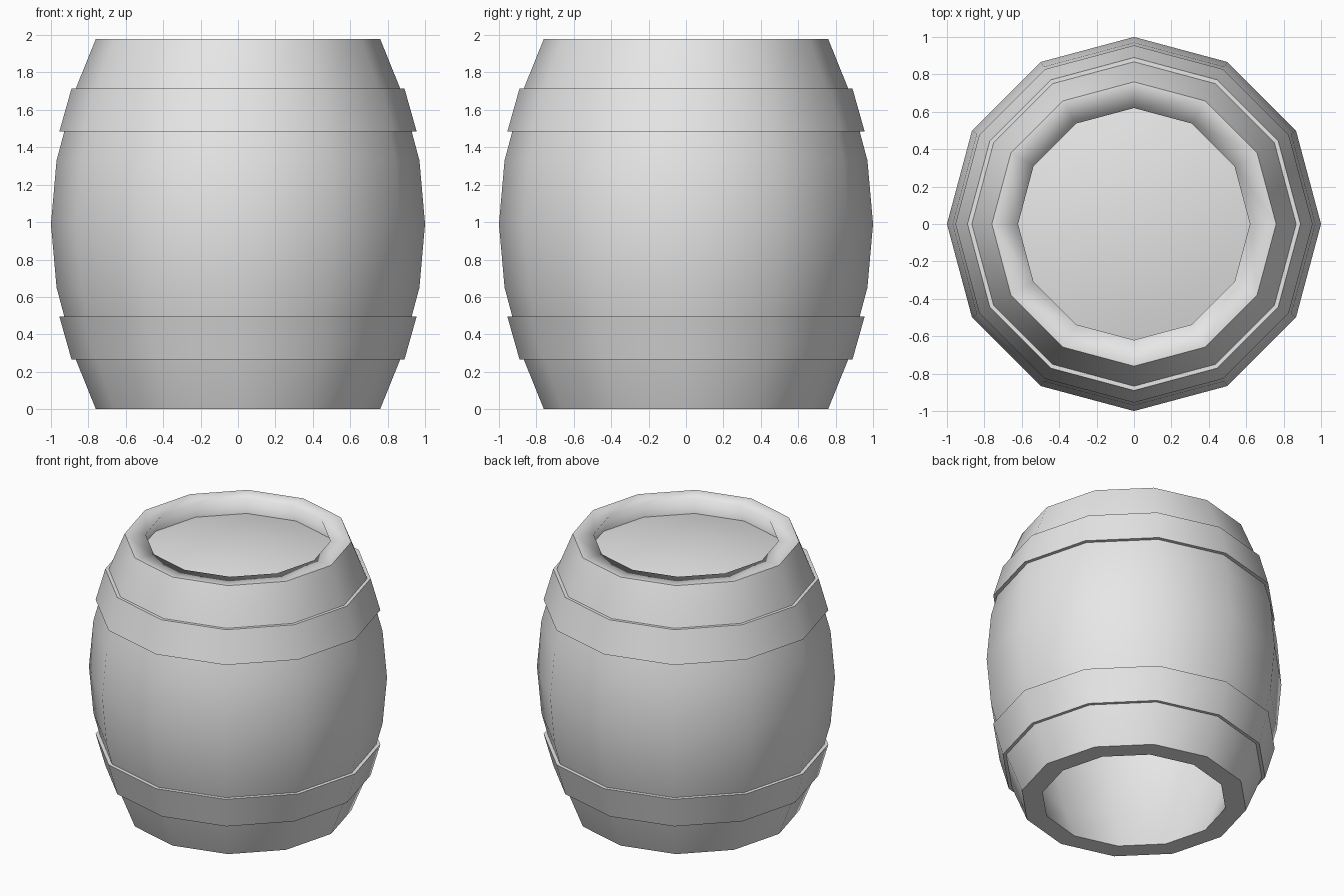
import bpy
import bmesh
from math import cos, sin, pi

cube = bpy.data.objects.get("Cube")
if cube:
    bpy.data.objects.remove(cube, do_unlink=True)

SIDES = 12
HEIGHT = 1.98

grey = bpy.data.materials.new("plain grey")
grey.use_nodes = True
grey.diffuse_color = (0.8, 0.8, 0.8, 1)
grey.node_tree.nodes["Principled BSDF"].inputs["Base Color"].default_value = (0.8, 0.8, 0.8, 1)


def lathe(name, profile, sharp=(), closed=True):
    """Revolve (radius, height) points; rings listed in sharp keep a hard edge."""
    bm = bmesh.new()
    rings = []
    for r, z in profile:
        if r == 0:
            rings.append([bm.verts.new((0, 0, z))] * SIDES)
        else:
            rings.append([bm.verts.new((r * cos(2 * pi * i / SIDES), r * sin(2 * pi * i / SIDES), z))
                          for i in range(SIDES)])
    pairs = list(zip(rings, rings[1:]))
    if closed:
        pairs.append((rings[-1], rings[0]))
    for low, high in pairs:
        for i in range(SIDES):
            j = (i + 1) % SIDES
            corners = [low[i], low[j], high[j], high[i]]
            bm.faces.new(list(dict.fromkeys(corners))).smooth = True
    for k in sharp:
        for i in range(SIDES):
            bm.edges.get((rings[k][i], rings[k][(i + 1) % SIDES])).smooth = False
    mesh = bpy.data.meshes.new(name)
    bm.to_mesh(mesh)
    bm.free()
    mesh.materials.append(grey)
    obj = bpy.data.objects.new(name, mesh)
    bpy.context.collection.objects.link(obj)
    return obj


# Hollow staved body, open underneath: outer wall going up, inner wall going down
outer = [(0.76, 0), (0.867, 0.265), (0.97, 0.65), (1.0, 0.99)]
outer += [(r, HEIGHT - z) for r, z in reversed(outer[:-1])]
inner = [(r - 0.14, z) for r, z in reversed(outer)]
last = len(outer) - 1
lathe("barrel_body", outer + inner, sharp=(0, last, len(outer + inner) - 1))

# Two hoops, mirrored about the middle
hoop = [(0.89, 0.265), (0.955, 0.495), (0.90, 0.495), (0.84, 0.265)]
lathe("lower_hoop", hoop, sharp=range(4))
lathe("upper_hoop", [(r, HEIGHT - z) for r, z in reversed(hoop)], sharp=range(4))

# Slightly domed lid sunk below the top rim
lathe("lid", [(0.68, 1.845), (0.5, 1.885), (0.25, 1.92), (0, 1.93)], closed=False)
